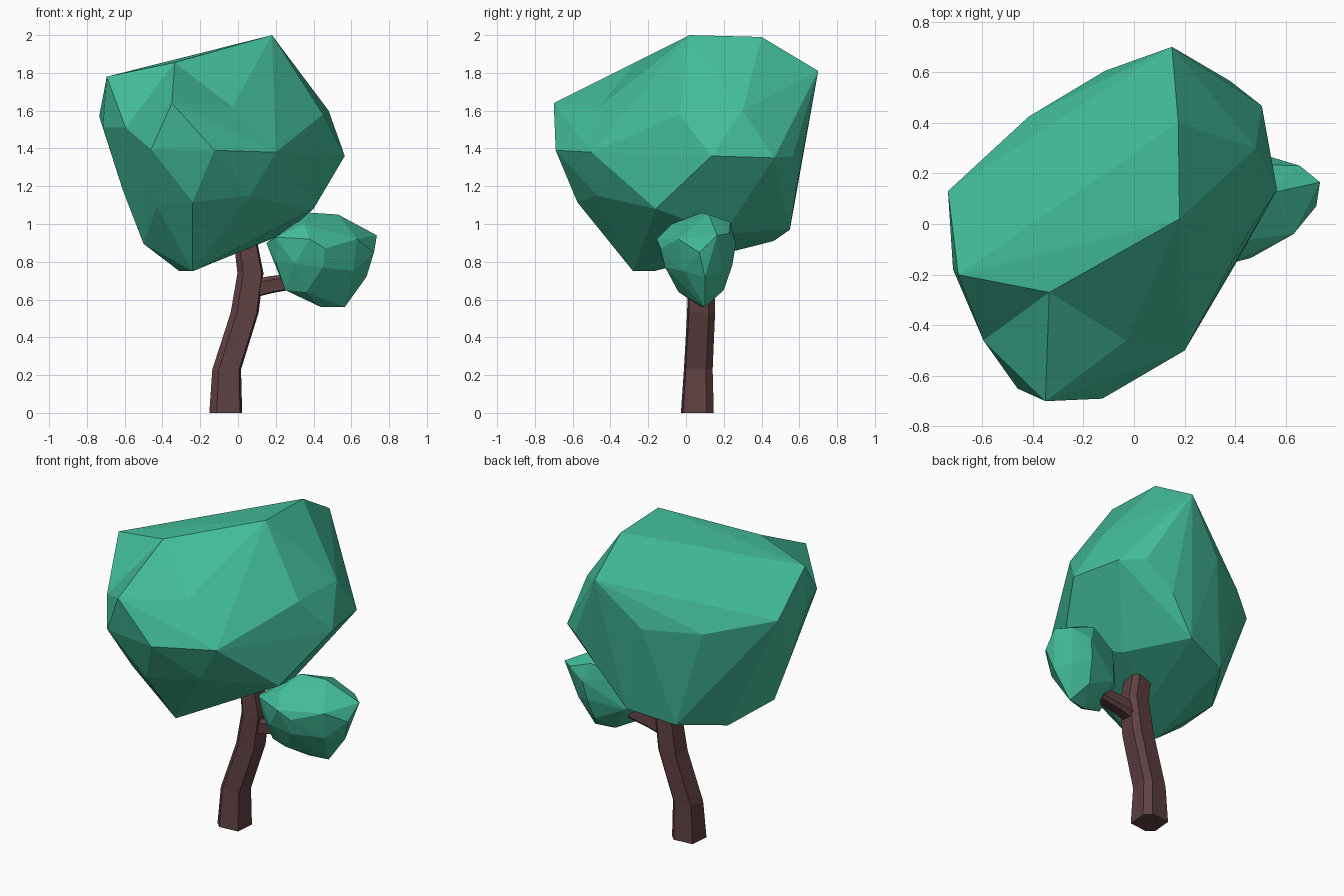
import bpy, bmesh, math
from mathutils import Vector

if "Cube" in bpy.data.objects:
    bpy.data.objects.remove(bpy.data.objects["Cube"])


def material(name, rgb):
    m = bpy.data.materials.new(name)
    m.diffuse_color = (*rgb, 1)
    m.use_nodes = True
    m.node_tree.nodes["Principled BSDF"].inputs["Base Color"].default_value = m.diffuse_color
    return m


LEAF = material("leaf_green", (0.055, 0.50, 0.32))
BARK = material("bark_brown", (0.115, 0.052, 0.055))


def finish(name, bm, mat):
    bmesh.ops.recalc_face_normals(bm, faces=bm.faces)
    me = bpy.data.meshes.new(name)
    bm.to_mesh(me)
    bm.free()
    me.materials.append(mat)
    ob = bpy.data.objects.new(name, me)
    bpy.context.collection.objects.link(ob)
    return ob


def foliage(name, corners, dents=(), sink=()):
    """Faceted clump stretched over its corners; dents turn ridges into valleys."""
    bm = bmesh.new()
    for c in corners:
        bm.verts.new(c)
    bmesh.ops.convex_hull(bm, input=bm.verts)
    bmesh.ops.delete(bm, geom=[v for v in bm.verts if not v.link_faces], context='VERTS')

    def at(p):
        return min(bm.verts, key=lambda v: (v.co - Vector(p)).length)
    for (a, b), (c, d) in dents:
        e = bm.edges.get((at(a), at(b)))
        if e and len(e.link_faces) == 2:
            tips = {v for f in e.link_faces for v in f.verts} - set(e.verts)
            if tips == {at(c), at(d)}:
                bmesh.utils.edge_rotate(e, True)
    for p, dz in sink:
        at(p).co.z -= dz
    return finish(name, bm, LEAF)


def limb(name, path, profile, axis):
    """Tapered tube; path holds (x, y, z, half width), profile is the section."""
    bm = bmesh.new()
    q = Vector((0, 0, 1)).rotation_difference(Vector(axis))
    rings = [[bm.verts.new(Vector((x, y, z)) + q @ Vector((u * r, v * r, 0))) for u, v in profile]
             for x, y, z, r in path]
    n = len(profile)
    for lo, hi in zip(rings, rings[1:]):
        for i in range(n):
            j = (i + 1) % n
            bm.faces.new((lo[i], lo[j], hi[j], hi[i]))
    bm.faces.new(rings[0][::-1])
    bm.faces.new(rings[-1])
    return finish(name, bm, BARK)


# Trunk with two bends, and a short side branch (six-sided, squarish section)
SECTION = [(.87, -.87), (1, .55), (.55, 1), (-.87, .87), (-1, -.55), (-.55, -1)]
limb("trunk", [(-.065, .06, 0, .087), (-.06, .065, .23, .076), (.035, .08, .53, .074),
               (.066, .08, .74, .069), (.033, .08, .95, .060)], SECTION, (0, 0, 1))
limb("branch", [(.06, .08, .655, .050), (.18, .08, .68, .045), (.32, .08, .70, .040)],
     SECTION, (1, 0, .15))

# Large main crown; named corners surround the hollow at its front left
K, L, M = (-.695, -.20, 1.78), (-.335, -.27, 1.855), (.18, .02, 2.0)
H, I, J = (-.35, -.70, 1.64), (-.46, -.65, 1.395), (-.595, -.46, 1.51)
U = (-.03, -.46, 1.645)
foliage("main_crown", [
    # top ridge and upper faces
    K, L, M, H, I, J, U, (.175, .40, 1.99), (.15, .70, 1.81),
    (-.22, .24, 1.79), (.48, .30, 1.60), (.45, -.035, 1.58),
    # widest band
    (.38, .565, 1.36), (.505, .467, 1.35), (.565, .135, 1.36), (.20, -.50, 1.38),
    (-.125, -.69, 1.39), (-.715, -.18, 1.51), (-.735, .13, 1.57),
    (-.415, .425, 1.51), (-.115, .605, 1.53), (.20, .585, 1.19),
    # underside
    (.40, -.16, 1.08), (.065, -.47, 1.15), (-.24, -.575, 1.115), (-.43, -.44, 1.09),
    (-.61, -.17, 1.18), (-.50, -.17, .895), (-.24, -.28, .75), (-.31, -.17, .75),
    (-.428, .19, .85), (-.255, .464, .91), (.03, .55, .97), (-.10, 0, .82), (.25, .2, .95)],
    dents=[((K, I), (J, H)), ((K, H), (L, J)), ((M, H), (L, U))], sink=[(U, .025)])

# Small clump on the branch
foliage("side_crown", [
    (.38, .08, 1.06), (.53, .12, 1.05), (.50, .235, 1.01), (.35, -.075, 1.0),
    (.735, .165, .94), (.72, .07, .85), (.655, .23, .95), (.63, -.04, .92), (.54, .265, .90),
    (.38, -.155, .92), (.20, -.08, .93), (.15, .0, .90), (.30, .17, .95), (.46, -.135, .87),
    (.45, -.11, .77), (.30, -.11, .79), (.20, -.04, .80), (.20, .07, .80), (.30, .18, .75),
    (.52, .245, .78), (.68, .10, .72), (.61, -.01, .75), (.62, .19, .75), (.36, -.04, .64),
    (.25, -.01, .65), (.50, .20, .65), (.565, .10, .56), (.44, .08, .56)])
